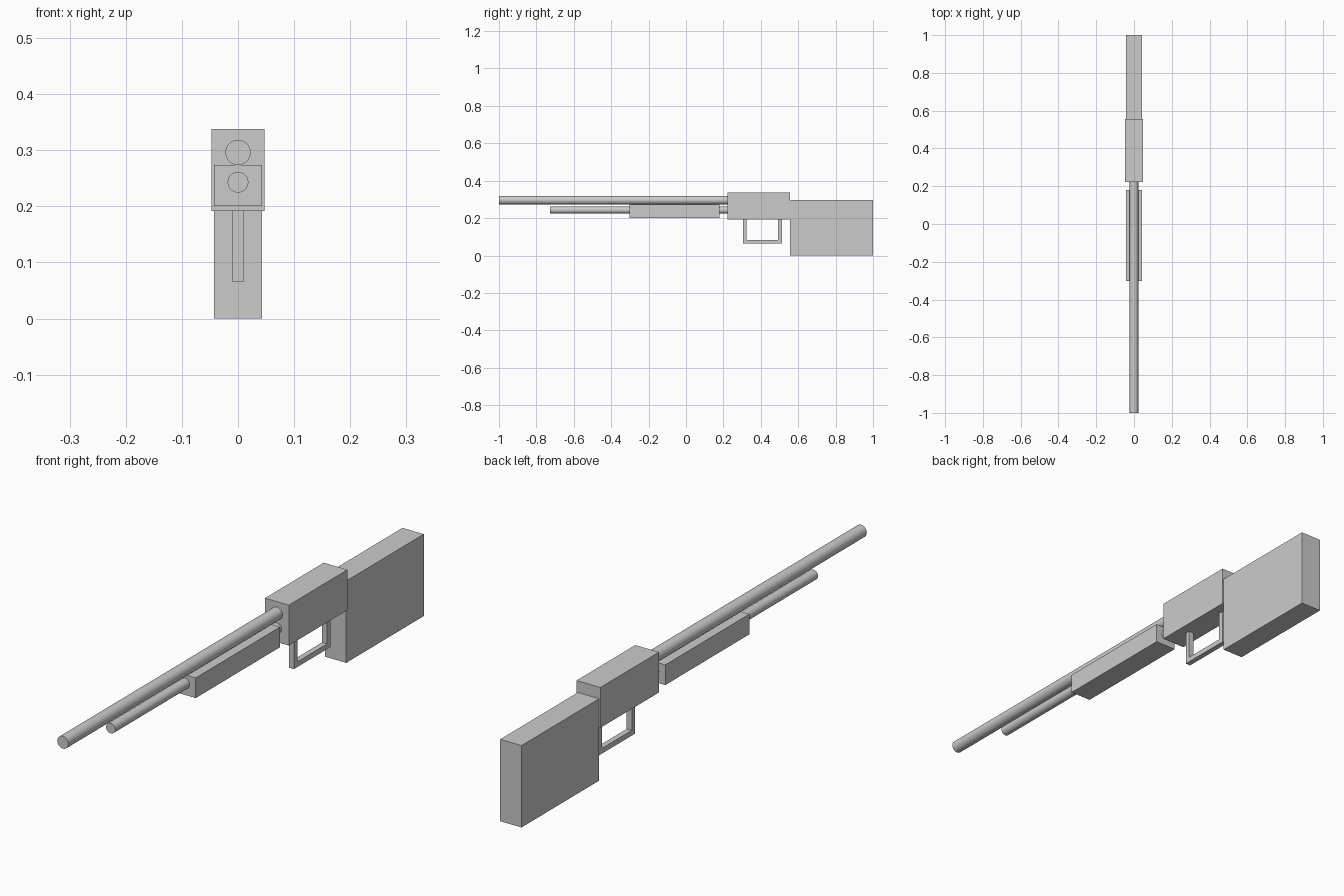
import bpy
import math

if "Cube" in bpy.data.objects:
    bpy.data.objects.remove(bpy.data.objects["Cube"])


def box(name, half_width, y0, y1, z0, z1):
    """Box centred on x = 0, given by its y and z limits."""
    bpy.ops.mesh.primitive_cube_add(size=1, location=(0, (y0 + y1) / 2, (z0 + z1) / 2))
    ob = bpy.context.object
    ob.name = name
    ob.scale = (half_width * 2, y1 - y0, z1 - z0)
    bpy.ops.object.transform_apply(location=False, rotation=False, scale=True)
    return ob


def rod(name, radius, y0, y1, z):
    """Round bar along y with smooth sides and sharp ends."""
    bpy.ops.mesh.primitive_cylinder_add(
        vertices=32, radius=radius, depth=y1 - y0,
        location=(0, (y0 + y1) / 2, z), rotation=(math.pi / 2, 0, 0))
    ob = bpy.context.object
    ob.name = name
    bpy.ops.object.shade_smooth_by_angle(angle=math.radians(30))
    return ob


def profile_plate(name, outline, half_width):
    """Plate cut from a (y, z) outline of quads-worth thickness along x."""
    n = len(outline)
    verts = [(x, y, z) for x in (-half_width, half_width) for y, z in outline]
    faces = [tuple(reversed(range(n))), tuple(range(n, 2 * n))]
    faces += [(i, (i + 1) % n, (i + 1) % n + n, i + n) for i in range(n)]
    mesh = bpy.data.meshes.new(name)
    mesh.from_pydata(verts, [], faces)
    ob = bpy.data.objects.new(name, mesh)
    bpy.context.collection.objects.link(ob)
    return ob


# main blocks
box("stock", 0.0425, 0.557, 1.0, 0.0, 0.296)
box("receiver", 0.0475, 0.222, 0.557, 0.192, 0.338)
box("fore_end", 0.0425, -0.302, 0.179, 0.201, 0.274)

# barrel and the shorter tube below it
rod("barrel", 0.0225, -1.0, 0.222, 0.296)
rod("under_tube", 0.0185, -0.727, 0.222, 0.243)

# U-shaped trigger guard hanging from the receiver
profile_plate("trigger_guard", [
    (0.305, 0.192), (0.305, 0.065), (0.513, 0.065), (0.513, 0.192),
    (0.493, 0.192), (0.493, 0.084), (0.324, 0.084), (0.324, 0.192)], 0.01)
